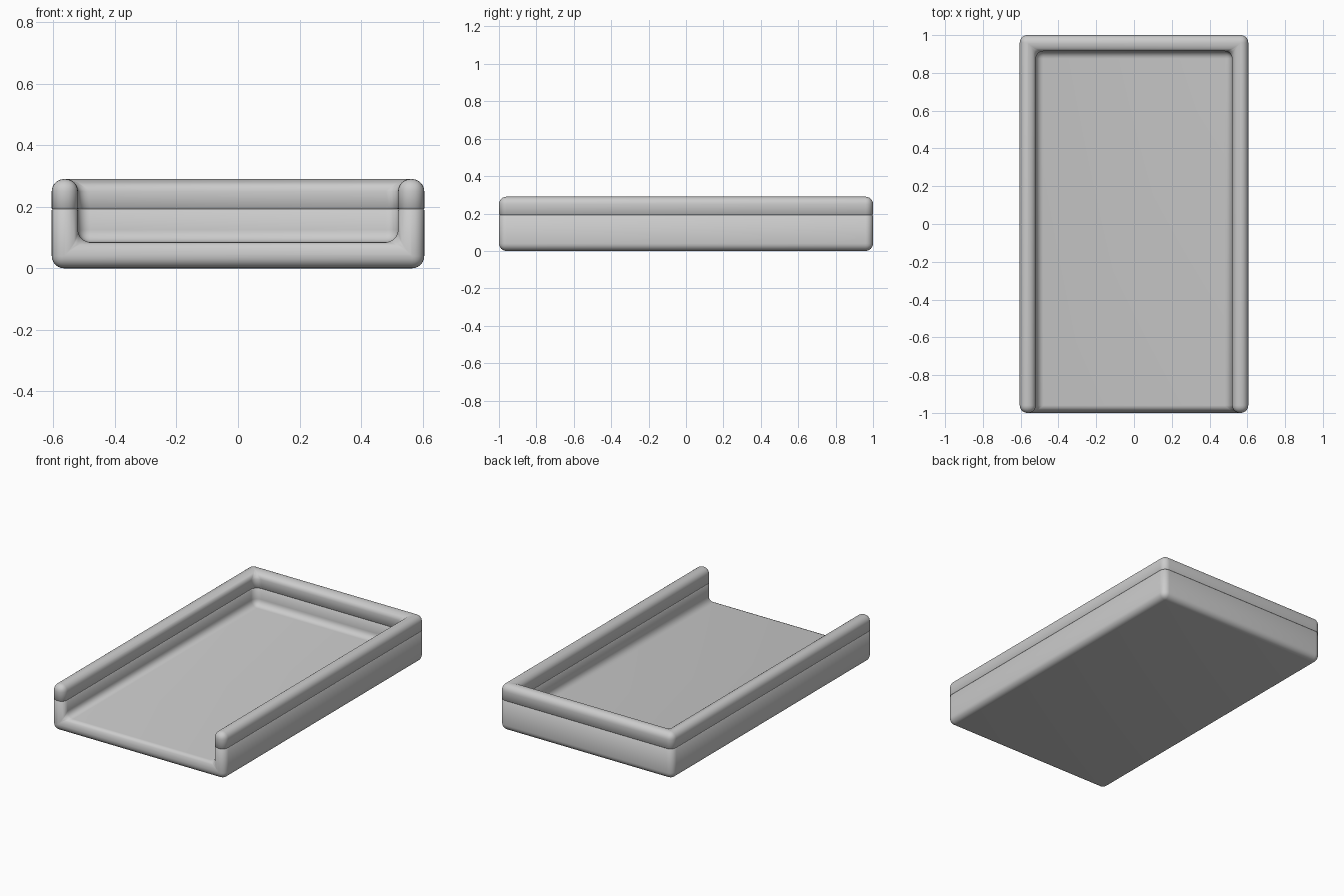
import bpy
import bmesh

cube = bpy.data.objects.get("Cube")
if cube:
    bpy.data.objects.remove(cube, do_unlink=True)

grey = bpy.data.materials.new("plain grey")
grey.use_nodes = True
colour = (0.6, 0.6, 0.6, 1)
grey.diffuse_color = colour
grey.node_tree.nodes["Principled BSDF"].inputs["Base Color"].default_value = colour

HALF_X, HALF_Y, WALL = 0.605, 1.0, 0.085
SEAM, TOP, FLOOR = 0.192, 0.29, 0.085
RADIUS = 0.04


def ring(bm, half_x, back, z):
    """Four corners, counter-clockwise from the front right."""
    return [bm.verts.new((x, y, z)) for x, y in (
        (-half_x, -HALF_Y), (half_x, -HALF_Y), (half_x, back), (-half_x, back))]


def u_face(bm, outer, inner):
    """Three-sided wall outline, open at the front."""
    bm.faces.new([outer[0], inner[0], inner[3], inner[2], inner[1],
                  outer[1], outer[2], outer[3]])


def sides(bm, low, high):
    """Right, back and left walls between two rings."""
    for i in (1, 2, 3):
        j = (i + 1) % 4
        bm.faces.new([low[i], low[j], high[j], high[i]])


def finish(name, bm):
    """Round every edge, keeping only a tiny bevel at the seam."""
    bmesh.ops.recalc_face_normals(bm, faces=bm.faces)

    def at_seam(e):
        return all(abs(v.co.z - SEAM) < 1e-5 for v in e.verts)

    bmesh.ops.bevel(bm, geom=[e for e in bm.edges if not at_seam(e)],
                    offset=RADIUS, segments=6, profile=0.5,
                    affect='EDGES', clamp_overlap=True)
    bmesh.ops.bevel(bm, geom=[e for e in bm.edges if at_seam(e)],
                    offset=0.003, segments=1, profile=0.5,
                    affect='EDGES', clamp_overlap=True)
    for f in bm.faces:
        f.smooth = True
    mesh = bpy.data.meshes.new(name)
    bm.to_mesh(mesh)
    bm.free()
    mesh.materials.append(grey)
    bpy.context.collection.objects.link(bpy.data.objects.new(name, mesh))


IN_X, IN_Y = HALF_X - WALL, HALF_Y - WALL

# Tray body: floor with low walls on three sides
bm = bmesh.new()
base = ring(bm, HALF_X, HALF_Y, 0)
outer = ring(bm, HALF_X, HALF_Y, SEAM)
inner = ring(bm, IN_X, IN_Y, SEAM)
floor = ring(bm, IN_X, IN_Y, FLOOR)
bm.faces.new(base)
bm.faces.new(floor)
sides(bm, base, outer)
sides(bm, floor, inner)
u_face(bm, outer, inner)
bm.faces.new([base[0], base[1], outer[1], inner[1],
              floor[1], floor[0], inner[0], outer[0]])
finish("tray_body", bm)

# Rounded rim resting on the walls
bm = bmesh.new()
low_out, low_in = ring(bm, HALF_X, HALF_Y, SEAM), ring(bm, IN_X, IN_Y, SEAM)
top_out, top_in = ring(bm, HALF_X, HALF_Y, TOP), ring(bm, IN_X, IN_Y, TOP)
u_face(bm, low_out, low_in)
u_face(bm, top_out, top_in)
sides(bm, low_out, top_out)
sides(bm, low_in, top_in)
for i in (0, 1):
    bm.faces.new([low_out[i], low_in[i], top_in[i], top_out[i]])
finish("tray_rim", bm)
